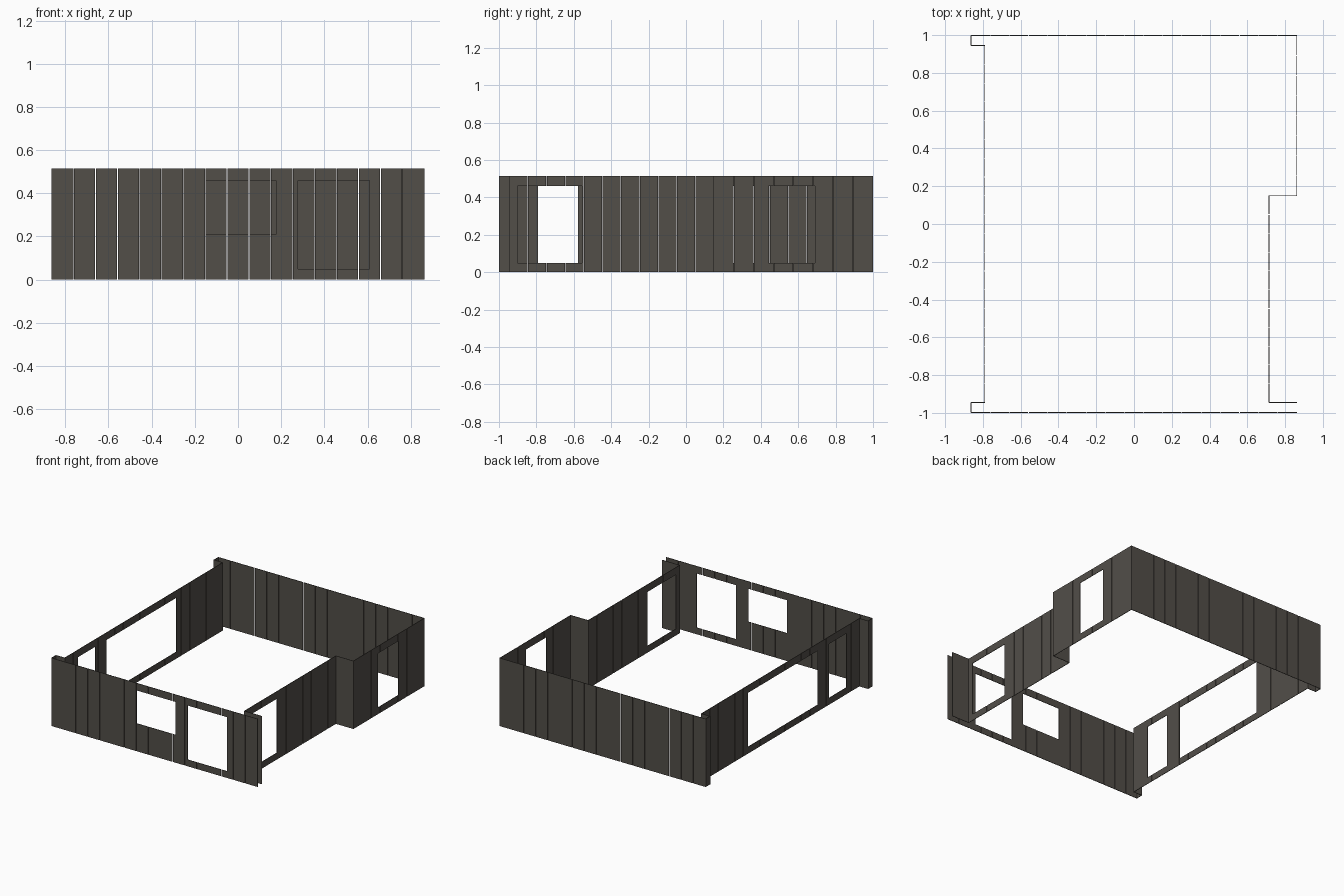
import bpy, bmesh
from mathutils import Vector

if "Cube" in bpy.data.objects:
    bpy.data.objects.remove(bpy.data.objects["Cube"])

HEIGHT = 0.515     # wall height
THICK = 0.004      # cladding thickness
PLANK = 0.1        # plank spacing
GAP = 0.003        # slit between planks

timber = bpy.data.materials.new("dark_timber")
timber.diffuse_color = (0.085, 0.077, 0.066, 1)
timber.use_nodes = True
timber.node_tree.nodes["Principled BSDF"].inputs["Base Color"].default_value = timber.diffuse_color


def add_box(bm, lo, hi):
    """Axis-aligned box between two corners."""
    verts = bmesh.ops.create_cube(bm, size=1)["verts"]
    for v in verts:
        v.co = Vector([(hi[i] if v.co[i] > 0 else lo[i]) for i in range(3)])


def wall(name, axis, at, start, end, openings=()):
    """Plank wall along axis 0 (x) or 1 (y); openings are (a, b, z0, z1)."""
    bm = bmesh.new()
    count = max(1, round((end - start) / PLANK))
    step = (end - start) / count
    for i in range(count):
        a = start + i * step + (GAP / 2 if i else 0)
        b = start + (i + 1) * step - (GAP / 2 if i < count - 1 else 0)
        # split the plank where an opening edge crosses it
        cuts = [a, b] + [e for o in openings for e in o[:2] if a < e < b]
        cuts.sort()
        for p, q in zip(cuts, cuts[1:]):
            mid = (p + q) / 2
            spans = [(0, HEIGHT)]
            for o in openings:
                if o[0] < mid < o[1]:
                    spans = [(0, o[2]), (o[3], HEIGHT)]
            for z0, z1 in spans:
                lo, hi = [0, 0, z0], [0, 0, z1]
                lo[axis], hi[axis] = p, q
                lo[1 - axis], hi[1 - axis] = at - THICK / 2, at + THICK / 2
                add_box(bm, lo, hi)
    mesh = bpy.data.meshes.new(name)
    bm.to_mesh(mesh)
    bm.free()
    mesh.materials.append(timber)
    obj = bpy.data.objects.new(name, mesh)
    bpy.context.collection.objects.link(obj)


SILL, HEAD = 0.05, 0.46
EDGE = 0.998       # centre line of the front and back walls

# front wall with a window and a doorway, and plain back wall
wall("front_wall", 0, -EDGE, -0.863, 0.863,
     [(-0.15, 0.175, 0.21, HEAD), (0.277, 0.61, SILL, HEAD)])
wall("back_wall", 0, EDGE, -0.863, 0.863)

# left wall with a small doorway and a wide opening
wall("left_wall", 1, -0.79, -0.945, 0.945,
     [(-0.79, -0.578, SILL, HEAD), (-0.445, 0.39, SILL, HEAD)])

# short returns at both left corners
for side, label in ((-1, "front"), (1, "back")):
    lo, hi = sorted((side * 0.945, side * EDGE))
    wall(f"{label}_left_corner_end", 1, -0.863, lo, hi)
    wall(f"{label}_left_corner_return", 0, side * 0.945, -0.863, -0.79)

# right side: recessed wall, its two returns and the outer bay
wall("right_recessed_wall", 1, 0.715, -0.945, 0.15,
     [(-0.90, -0.555, SILL, HEAD)])
wall("right_front_return", 0, -0.945, 0.715, 0.863)
wall("right_bay_return", 0, 0.15, 0.715, 0.863)
wall("right_bay_wall", 1, 0.861, 0.15, EDGE, [(0.44, 0.69, SILL, HEAD)])
